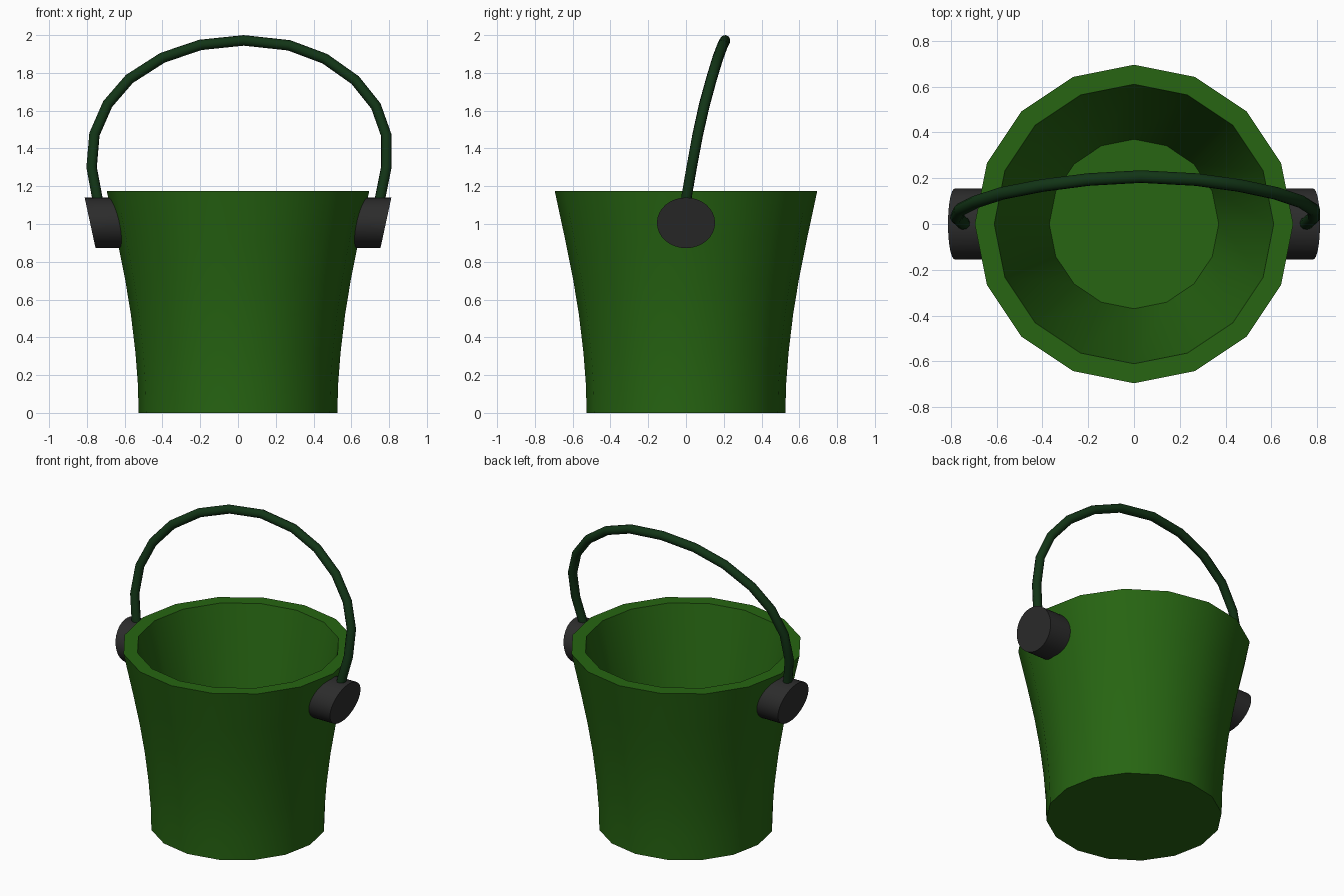
import bpy, bmesh
from math import pi, cos, sin, radians

if "Cube" in bpy.data.objects:
    bpy.data.objects.remove(bpy.data.objects["Cube"])


def material(name, rgb):
    m = bpy.data.materials.new(name)
    m.diffuse_color = (*rgb, 1)
    m.use_nodes = True
    m.node_tree.nodes["Principled BSDF"].inputs["Base Color"].default_value = m.diffuse_color
    return m


def finish(name, bm, mat, angle=30):
    bmesh.ops.recalc_face_normals(bm, faces=bm.faces)
    me = bpy.data.meshes.new(name)
    bm.to_mesh(me)
    bm.free()
    ob = bpy.data.objects.new(name, me)
    bpy.context.collection.objects.link(ob)
    me.materials.append(mat)
    bpy.ops.object.select_all(action='DESELECT')
    ob.select_set(True)
    bpy.context.view_layer.objects.active = ob
    bpy.ops.object.shade_smooth_by_angle(angle=radians(angle))
    return ob


green = material("bucket_green", (0.02, 0.13, 0.006))
dark_green = material("handle_green", (0.006, 0.035, 0.008))
charcoal = material("knob_charcoal", (0.025, 0.025, 0.025))

# Bucket: flared 16-sided shell, outside then over the rim and down to the floor
profile = [(0.526, 0), (0.53, 0.15), (0.543, 0.32), (0.567, 0.52), (0.598, 0.71),
           (0.638, 0.91), (0.695, 1.175), (0.61, 1.175), (0.37, 0.12)]
SIDES = 16
bm = bmesh.new()
rings = [[bm.verts.new((r * cos(2 * pi * i / SIDES), r * sin(2 * pi * i / SIDES), z))
          for i in range(SIDES)] for r, z in profile]
for a, b in zip(rings, rings[1:]):
    for i in range(SIDES):
        j = (i + 1) % SIDES
        bm.faces.new((a[i], a[j], b[j], b[i]))
bm.faces.new(rings[0][::-1])
bm.faces.new(rings[-1])
finish("bucket", bm, green)

# Side knobs: oval discs whose faces lean with the bucket wall
for side, label in ((-1, "left"), (1, "right")):
    bm = bmesh.new()
    bmesh.ops.create_cone(bm, cap_ends=True, segments=32, radius1=1, radius2=1, depth=2)
    for v in bm.verts:
        u, w, d = v.co
        x = (0.783 if d > 0 else 0.61) + 0.216 * 0.134 * w
        v.co = (side * x, 0.154 * u, 1.006 + 0.134 * w)
    finish(label + "_knob", bm, charcoal)

# Handle: faceted arch leaning backward, ends sunk into the knobs
path = [(-0.72, 0, 1.02), (-0.747, 0.004, 1.15), (-0.775, 0.03, 1.30), (-0.76, 0.062, 1.475),
        (-0.69, 0.097, 1.635), (-0.575, 0.134, 1.768), (-0.4, 0.168, 1.88),
        (-0.2, 0.194, 1.948), (0.03, 0.207, 1.972), (0.27, 0.194, 1.946),
        (0.46, 0.168, 1.875), (0.62, 0.134, 1.762), (0.73, 0.097, 1.625),
        (0.785, 0.062, 1.47), (0.785, 0.03, 1.30), (0.755, 0.004, 1.15), (0.725, 0, 1.02)]
cu = bpy.data.curves.new("handle_path", 'CURVE')
cu.dimensions = '3D'
cu.bevel_depth = 0.028
cu.bevel_resolution = 3
cu.use_fill_caps = True
sp = cu.splines.new('POLY')
sp.points.add(len(path) - 1)
for p, co in zip(sp.points, path):
    p.co = (*co, 1)
helper = bpy.data.objects.new("handle_path", cu)
bpy.context.collection.objects.link(helper)
bpy.context.view_layer.update()
bm = bmesh.new()
bm.from_mesh(helper.to_mesh())
helper.to_mesh_clear()
bpy.data.objects.remove(helper)
finish("handle", bm, dark_green, 50)
